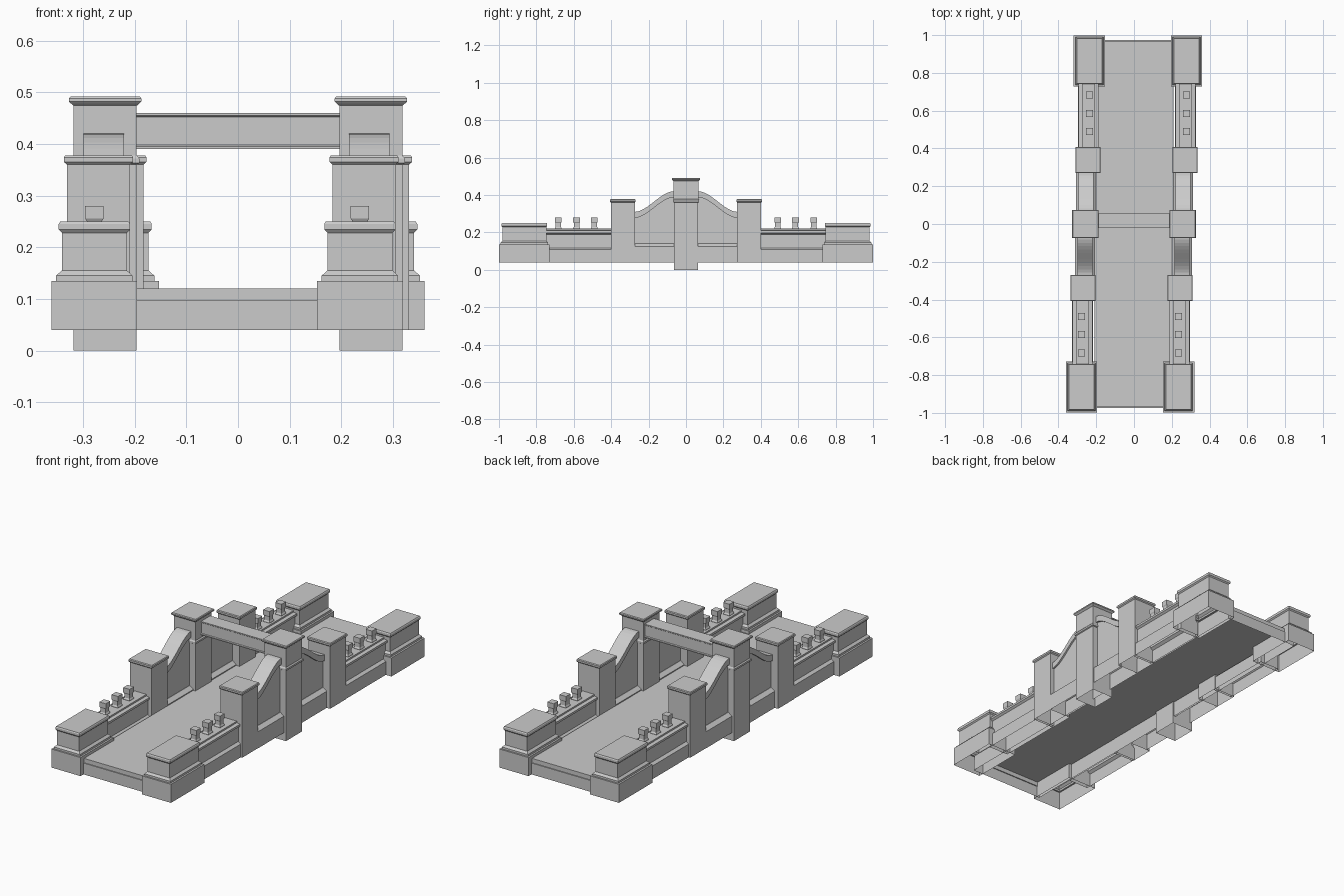
import bpy, bmesh


def make_object(name, bm):
    bmesh.ops.recalc_face_normals(bm, faces=bm.faces)
    mesh = bpy.data.meshes.new(name)
    bm.to_mesh(mesh)
    bm.free()
    obj = bpy.data.objects.new(name, mesh)
    bpy.context.collection.objects.link(obj)
    return obj


def stack(name, cx, cy, rings):
    """Stacked rectangular rings (half x, half y, z), closed on top, hollow below."""
    bm = bmesh.new()
    prev = None
    for hx, hy, z in rings:
        ring = [bm.verts.new((cx + a * hx, cy + b * hy, z))
                for a, b in ((-1, -1), (1, -1), (1, 1), (-1, 1))]
        if prev:
            for i in range(4):
                j = (i + 1) % 4
                bm.faces.new((prev[i], prev[j], ring[j], ring[i]))
        prev = ring
    bm.faces.new(prev)
    return make_object(name, bm)


def swept_wall(name, cx, half, end, bottom, top):
    """Wall along y between middle pillar and pier, with curved top and bottom edges."""
    bm = bmesh.new()
    prev = None
    n = 12
    for i in range(n + 1):
        t = i / n
        y = end * (0.275 - 0.21 * t)
        ring = [bm.verts.new((cx + a * half, y, z)) for a, z in
                ((-1, bottom(t)), (1, bottom(t)), (1, top(t)), (-1, top(t)))]
        if prev:
            for k in range(4):
                j = (k + 1) % 4
                bm.faces.new((prev[k], prev[j], ring[j], ring[k]))
        else:
            bm.faces.new(ring)
        prev = ring
    bm.faces.new(prev)
    return make_object(name, bm)


def crest(t):
    return 0.31 + 0.11 * t * t * (3 - 2 * t)


# Deck: hollow below, with a slightly projecting lower band at the ends
stack("deck", 0, 0, [(0.21, 0.975, 0.04), (0.21, 0.975, 0.098),
                     (0.21, 0.97, 0.098), (0.21, 0.97, 0.12)])

# Cross beam with thin upper and lower lips
stack("cross_beam", 0, 0.018, [(0.2, 0.0, 0.39), (0.2, 0.038, 0.39), (0.2, 0.038, 0.395),
                               (0.2, 0.034, 0.398), (0.2, 0.034, 0.452),
                               (0.2, 0.038, 0.455), (0.2, 0.038, 0.46)])

for side in (-1, 1):
    x0 = side * 0.257
    # Tall middle pillar with a band and a cap
    stack("middle_pillar", x0, 0, [
        (0.061, 0.065, 0.0), (0.061, 0.065, 0.36), (0.066, 0.07, 0.363), (0.066, 0.07, 0.372),
        (0.061, 0.066, 0.378), (0.061, 0.066, 0.474), (0.066, 0.071, 0.478),
        (0.07, 0.075, 0.482), (0.07, 0.075, 0.488), (0.067, 0.072, 0.492)])

    for end in (-1, 1):
        # End block: plinth, sloped step, upper block and cap
        stack("end_block", x0 + end * 0.021, end * 0.864, [
            (0.083, 0.135, 0.04), (0.083, 0.135, 0.135), (0.074, 0.127, 0.135),
            (0.074, 0.127, 0.145), (0.063, 0.117, 0.155), (0.063, 0.117, 0.228),
            (0.069, 0.122, 0.234), (0.069, 0.122, 0.245), (0.066, 0.119, 0.25)])

        # Square pier with cap
        stack("pier", x0 + end * 0.013, end * 0.338, [
            (0.061, 0.064, 0.04), (0.061, 0.064, 0.36), (0.067, 0.069, 0.365),
            (0.067, 0.069, 0.374), (0.064, 0.066, 0.378)])

        # Low parapet: plinth, panel and rail
        xw = x0 + end * 0.016
        stack("parapet", xw, end * 0.57, [
            (0.056, 0.18, 0.04), (0.056, 0.18, 0.108), (0.042, 0.18, 0.118),
            (0.042, 0.18, 0.19), (0.052, 0.18, 0.198), (0.052, 0.18, 0.209),
            (0.034, 0.18, 0.212), (0.034, 0.18, 0.22)])

        # Small posts on the rail
        for y in (0.49, 0.585, 0.683):
            stack("rail_post", x0 + end * 0.021, end * y, [
                (0.018, 0.018, 0.218), (0.018, 0.018, 0.224), (0.0145, 0.0145, 0.23),
                (0.0145, 0.0145, 0.25), (0.018, 0.018, 0.256), (0.018, 0.018, 0.28)])

        # Curved wall: plinth, panel and sweeping coping
        xc = x0 + end * 0.003
        stack("curved_wall_plinth", xc, end * 0.17, [
            (0.052, 0.105, 0.04), (0.052, 0.105, 0.125), (0.032, 0.105, 0.14)])
        swept_wall("curved_wall_panel", xc, 0.03, end,
                   lambda t: 0.13, lambda t: crest(t) - 0.03)
        swept_wall("curved_wall_coping", xc, 0.039, end,
                   lambda t: crest(t) - 0.032, crest)
